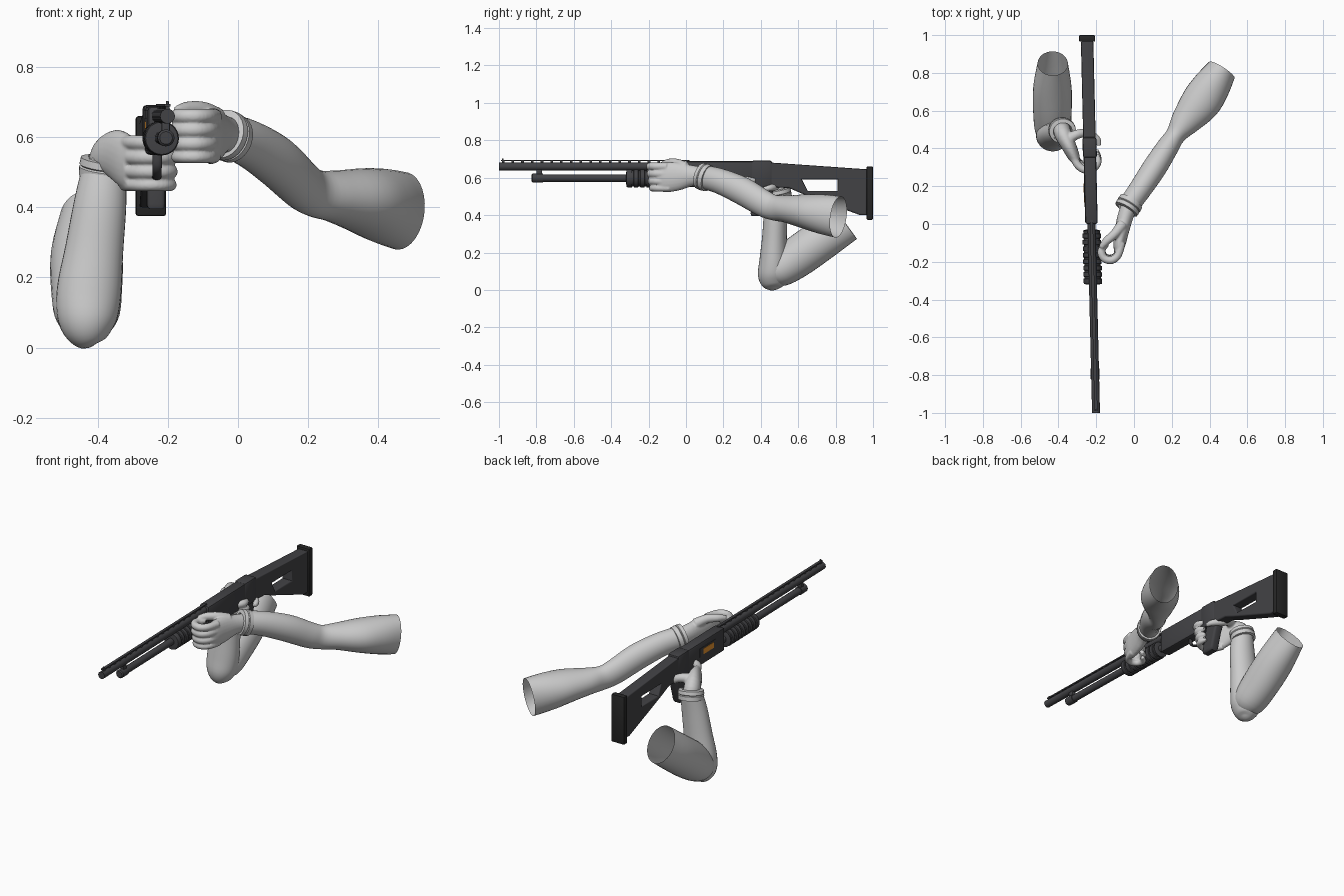
import bpy, bmesh, math
from mathutils import Vector, Matrix

# the gun is built on the y axis, then slid and skewed to its slight yaw
GUN = Matrix(((1, -0.024, 0, -0.225), (0, 1, 0, 0), (0, 0, 1, 0), (0, 0, 0, 1)))


def finish(ob, gun=False, angle=40, color=None):
    if gun:
        ob.data.transform(GUN)
        color = color or (0.055, 0.055, 0.06, 1)
    if color:
        m = bpy.data.materials.new(ob.name + "_paint")
        m.diffuse_color = color
        ob.data.materials.clear()
        ob.data.materials.append(m)
    bpy.ops.object.select_all(action='DESELECT')
    ob.select_set(True)
    bpy.context.view_layer.objects.active = ob
    bpy.ops.object.shade_smooth_by_angle(angle=math.radians(angle))
    return ob


def new_object(name, bm):
    bmesh.ops.recalc_face_normals(bm, faces=bm.faces)
    me = bpy.data.meshes.new(name)
    bm.to_mesh(me)
    bm.free()
    ob = bpy.data.objects.new(name, me)
    bpy.context.collection.objects.link(ob)
    return ob


def catmull(pts, n):
    p = [pts[0]] + pts + [pts[-1]]
    out = []
    for i in range(1, len(p) - 2):
        for k in range(n):
            t = k / n
            out.append(tuple(0.5 * (2 * b + (c - a) * t + (2 * a - 5 * b + 4 * c - d) * t * t
                                    + (3 * b - a - 3 * c + d) * t ** 3)
                             for a, b, c, d in zip(*p[i - 1:i + 3])))
    return out + [pts[-1]]


def sweep(bm, pts, ref, seg=24, n=4, caps=(True, True)):
    """Loft elliptical rings (x, y, z, radius along ref, radius across)."""
    pts = catmull(pts, n) if n > 1 else pts
    pos = [Vector(p[:3]) for p in pts]
    rings = []
    for i, p in enumerate(pts):
        t = (pos[min(i + 1, len(pos) - 1)] - pos[max(i - 1, 0)])
        t = t.normalized() if t.length > 1e-7 else Vector((0, 1, 0))
        r = Vector(ref)
        a = (r - t * r.dot(t)).normalized()
        b = t.cross(a)
        rings.append([bm.verts.new(pos[i] + a * p[3] * math.cos(q) + b * p[4] * math.sin(q))
                      for q in (2 * math.pi * k / seg for k in range(seg))])
    for r0, r1 in zip(rings, rings[1:]):
        for k in range(seg):
            j = (k + 1) % seg
            bm.faces.new((r0[k], r0[j], r1[j], r1[k]))
    for cap, ring in zip(caps, (rings[0], rings[-1])):
        if cap:
            bm.faces.new(ring)


def tube(name, pts, ref, gun=False, **kw):
    bm = bmesh.new()
    sweep(bm, pts, ref, **kw)
    return finish(new_object(name, bm), gun)


def lathe(name, prof, z, seg=24):
    return tube(name, [(0, y, z, r, r) for y, r in prof], (0, 0, 1), True, seg=seg, n=1)


def box(name, y0, y1, z0, z1, half, x=0, bevel=0.006, color=None):
    bm = bmesh.new()
    bmesh.ops.create_cube(bm, size=1)
    bmesh.ops.scale(bm, vec=(2 * half, y1 - y0, z1 - z0), verts=bm.verts)
    bmesh.ops.translate(bm, vec=(x, (y0 + y1) / 2, (z0 + z1) / 2), verts=bm.verts)
    if bevel:
        bmesh.ops.bevel(bm, geom=bm.edges[:], offset=bevel, segments=2, profile=0.5, affect='EDGES')
    return finish(new_object(name, bm), True, 40, color)


def plate(name, loops, half, bevel=0.008):
    """Extrude side outlines (y, z); later loops become holes."""
    cu = bpy.data.curves.new(name, 'CURVE')
    cu.dimensions, cu.fill_mode = '2D', 'BOTH'
    cu.extrude, cu.bevel_depth, cu.bevel_resolution, cu.offset = half - bevel, bevel, 2, -bevel
    for loop in loops:
        s = cu.splines.new('POLY')
        s.points.add(len(loop) - 1)
        for q, (y, z) in zip(s.points, loop):
            q.co = (y, z, 0, 1)
        s.use_cyclic_u = True
    ob = bpy.data.objects.new(name, cu)
    bpy.context.collection.objects.link(ob)
    bpy.ops.object.select_all(action='DESELECT')
    ob.select_set(True)
    bpy.context.view_layer.objects.active = ob
    bpy.ops.object.convert(target='MESH')
    ob.data.transform(Matrix(((0, 0, 1, 0), (1, 0, 0, 0), (0, 1, 0, 0), (0, 0, 0, 1))))
    return finish(ob, True)


# barrel, magazine tube and bracket
lathe("barrel", [(-0.97, 0.012), (-1, 0.014), (-1, 0.021), (0.03, 0.021)], 0.66)
lathe("magazine_tube", [(-0.826, 0.018), (-0.82, 0.024), (-0.765, 0.024), (-0.765, 0.02), (0.03, 0.02)], 0.598)
box("barrel_bracket", -0.80, -0.77, 0.59, 0.665, 0.012, bevel=0.003)

# ventilated rib and bead sight
box("rib_top", -0.99, 0.02, 0.688, 0.695, 0.008, bevel=0)
for i in range(20):
    y = -0.985 + i * 0.052
    box("rib_post", y, y + 0.014, 0.675, 0.690, 0.006, bevel=0)
box("bead_sight", -0.985, -0.975, 0.69, 0.703, 0.004, bevel=0.001)

# ridged pump grip
prof = [(-0.32, 0.03), (-0.318, 0.046)]
for i in range(8):
    y = -0.312 + i * 0.034
    prof += [(y, 0.049), (y + 0.022, 0.049), (y + 0.024, 0.043), (y + 0.032, 0.043)]
lathe("pump_grip", prof + [(-0.035, 0.047), (-0.03, 0.03)], 0.597, 28)

# receiver, shell in the ejection port, rear collar
box("receiver", 0.0, 0.37, 0.55, 0.688, 0.033, bevel=0.012)
box("receiver_collar", 0.35, 0.46, 0.548, 0.692, 0.037, bevel=0.012)
box("ejection_port", 0.09, 0.25, 0.605, 0.655, 0.003, x=-0.032, bevel=0)
box("shell", 0.115, 0.215, 0.612, 0.645, 0.003, x=-0.034, bevel=0, color=(0.8, 0.3, 0.03, 1))

# trigger guard and trigger
tube("trigger_guard", [(0, 0.22, 0.56, 0.013, 0.006), (0, 0.23, 0.51, 0.013, 0.006),
                       (0, 0.29, 0.485, 0.013, 0.006), (0, 0.36, 0.49, 0.013, 0.006),
                       (0, 0.39, 0.55, 0.013, 0.006)], (1, 0, 0), True, seg=10)
tube("trigger", [(0, 0.31, 0.56, 0.006, 0.008), (0, 0.315, 0.53, 0.006, 0.007),
                 (0, 0.30, 0.505, 0.006, 0.005)], (1, 0, 0), True, seg=10)

# stock with slot, pistol grip and butt pad
plate("stock", [[(0.44, 0.682), (0.968, 0.645), (0.968, 0.40), (0.93, 0.40), (0.62, 0.515), (0.55, 0.545), (0.44, 0.55)],
                [(0.62, 0.59), (0.81, 0.59), (0.81, 0.53), (0.65, 0.53)]], 0.033)
plate("pistol_grip", [[(0.38, 0.56), (0.48, 0.56), (0.455, 0.50), (0.43, 0.41), (0.42, 0.395), (0.35, 0.395), (0.345, 0.41)]],
      0.026, 0.012)
box("butt_pad", 0.965, 1.0, 0.375, 0.66, 0.043, bevel=0.007, color=(0.02, 0.02, 0.02, 1))

# sleeves
tube("left_sleeve", [(-0.035, 0.09, 0.605, 0.063, 0.056), (0.03, 0.18, 0.582, 0.068, 0.06),
                     (0.11, 0.30, 0.53, 0.075, 0.064), (0.18, 0.41, 0.465, 0.072, 0.058),
                     (0.22, 0.47, 0.44, 0.068, 0.053), (0.27, 0.54, 0.432, 0.073, 0.078),
                     (0.35, 0.64, 0.42, 0.092, 0.105), (0.41, 0.73, 0.405, 0.106, 0.10),
                     (0.465, 0.815, 0.39, 0.112, 0.08)], (0, 0, 1), seg=32, caps=(False, False))
bm = bmesh.new()
sweep(bm, [(-0.38, 0.495, 0.53, 0.06, 0.055), (-0.392, 0.48, 0.42, 0.074, 0.062),
           (-0.41, 0.473, 0.28, 0.083, 0.066), (-0.425, 0.468, 0.16, 0.092, 0.075),
           (-0.43, 0.465, 0.075, 0.083, 0.08), (-0.425, 0.468, 0.02, 0.05, 0.055),
           (-0.42, 0.47, 0.003, 0.01, 0.01)], (1, 0, 0), seg=32, caps=(False, True))
sweep(bm, [(-0.428, 0.425, 0.055, 0.03, 0.02), (-0.43, 0.48, 0.092, 0.088, 0.085),
           (-0.432, 0.58, 0.165, 0.101, 0.108), (-0.432, 0.72, 0.265, 0.102, 0.11),
           (-0.43, 0.85, 0.36, 0.08, 0.108)], (1, 0, 0), seg=32, caps=(True, False))
finish(new_object("right_sleeve", bm), angle=60)


# cuffs: two raised bands around each wrist
def cuff(name, centre, axis, ref):
    c, d = Vector(centre), Vector(axis).normalized()
    pts = [tuple(c + d * s) + (r, r * 0.94) for s, r in
           ((-0.032, 0.058), (-0.03, 0.071), (-0.006, 0.073), (-0.002, 0.068), (0.002, 0.073),
            (0.022, 0.071), (0.026, 0.05))]
    tube(name, pts, ref, seg=32, n=1, caps=(False, False))


cuff("left_cuff", (-0.03, 0.095, 0.604), (-0.5, -0.8, 0.25), (0, 0, 1))
cuff("right_cuff", (-0.38, 0.495, 0.515), (0.12, -0.2, 1), (1, 0, 0))


# hands: palm, four curled fingers and a thumb fused into one skin
def hand(name, palm, normal, curl, heights, lean, thumb):
    bm = bmesh.new()
    sweep(bm, palm, normal)
    for i, z in enumerate(heights):
        r = (0.021, 0.022, 0.021, 0.018)[i]
        pts = [(x, y + lean * i, z, r, r) for x, y in curl]
        sweep(bm, pts[:-1] + [pts[-1][:3] + (r * 0.6, r * 0.6)], (0, 0, 1), seg=14)
    sweep(bm, thumb, (0.3, 0.2, 1), seg=14)
    ob = new_object(name, bm)
    rm = ob.modifiers.new("fuse", 'REMESH')
    rm.mode, rm.voxel_size = 'VOXEL', 0.005
    sm = ob.modifiers.new("soften", 'SMOOTH')
    sm.factor, sm.iterations = 0.5, 4
    finish(ob, angle=180)
    for m in ("fuse", "soften"):
        bpy.ops.object.modifier_apply(modifier=m)
    ob.data.shade_smooth()


hand("left_hand",
     [(-0.015, 0.12, 0.60, 0.045, 0.052), (-0.045, 0.04, 0.61, 0.042, 0.055),
      (-0.065, -0.04, 0.607, 0.038, 0.075), (-0.078, -0.11, 0.602, 0.032, 0.08),
      (-0.085, -0.15, 0.60, 0.02, 0.07)], (1, -0.2, 0),
     [(-0.065, -0.10), (-0.085, -0.165), (-0.12, -0.192), (-0.16, -0.18), (-0.172, -0.14), (-0.14, -0.105)],
     (0.66, 0.621, 0.581, 0.544), 0.004,
     [(-0.06, 0.0, 0.655, 0.03, 0.03), (-0.10, -0.05, 0.677, 0.025, 0.025),
      (-0.145, -0.09, 0.68, 0.022, 0.022), (-0.175, -0.125, 0.675, 0.014, 0.014)])
hand("right_hand",
     [(-0.383, 0.505, 0.50, 0.045, 0.048), (-0.375, 0.475, 0.545, 0.045, 0.055),
      (-0.348, 0.42, 0.55, 0.04, 0.072), (-0.32, 0.36, 0.532, 0.032, 0.078),
      (-0.305, 0.33, 0.525, 0.02, 0.07)], (0.9, 0.4, 0),
     [(-0.325, 0.37), (-0.30, 0.315), (-0.26, 0.287), (-0.215, 0.295), (-0.192, 0.33), (-0.20, 0.37)],
     (0.585, 0.543, 0.502, 0.464), 0.008,
     [(-0.345, 0.45, 0.575, 0.032, 0.03), (-0.30, 0.475, 0.58, 0.025, 0.025),
      (-0.245, 0.48, 0.555, 0.022, 0.022), (-0.195, 0.45, 0.545, 0.018, 0.018),
      (-0.185, 0.415, 0.54, 0.012, 0.012)])
